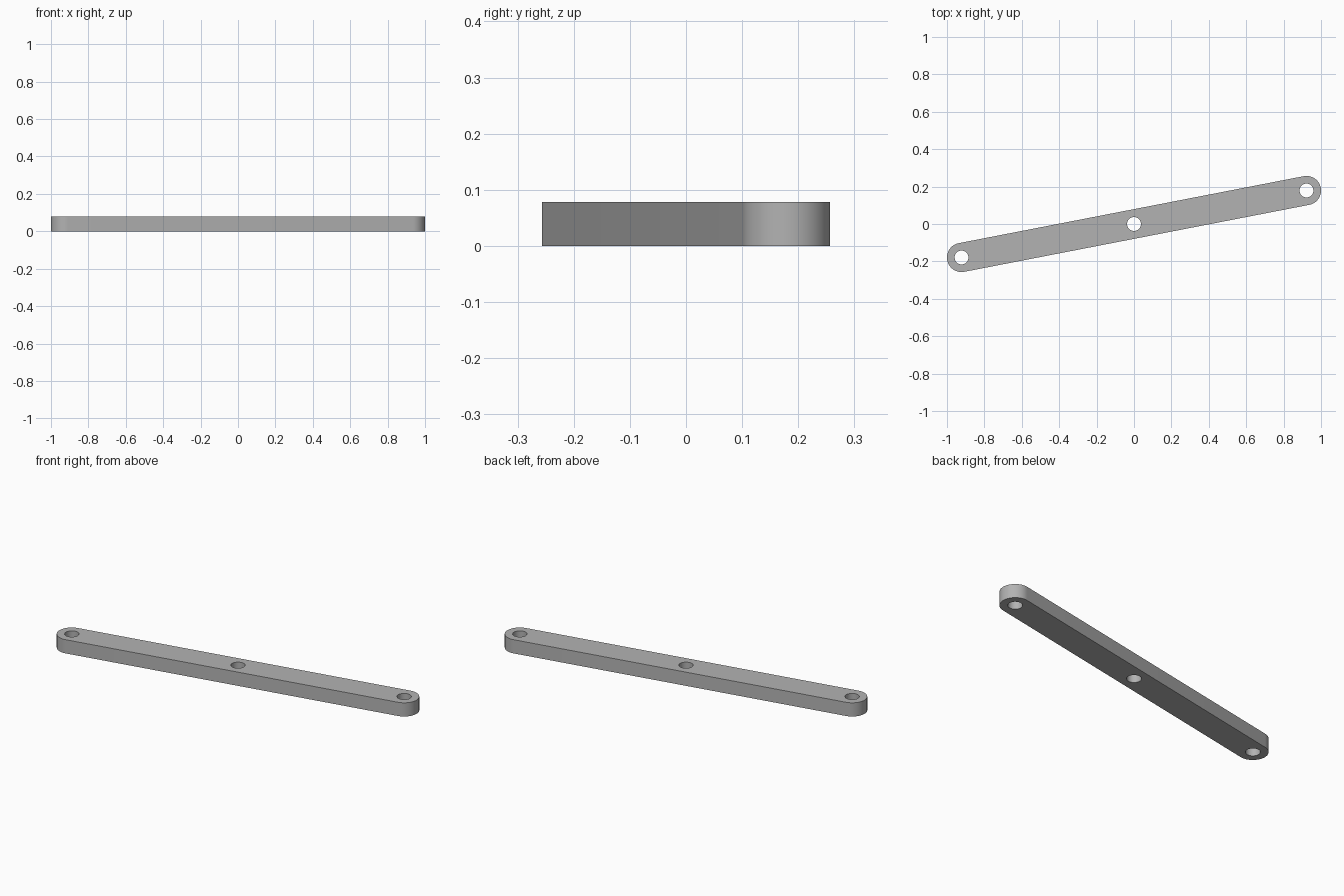
import bpy, bmesh
from math import pi, sin, cos, atan2, hypot
from mathutils import Vector

cube = bpy.data.objects.get("Cube")
if cube:
    bpy.data.objects.remove(cube)

END = Vector((0.922, 0.179, 0))      # centre of the rounded end
RADIUS, HOLE, THICK = 0.078, 0.037, 0.078
HALF, ANGLE = hypot(END.x, END.y), atan2(END.y, END.x)
SEG = 32

grey = bpy.data.materials.new("grey metal")
grey.use_nodes = True
grey.diffuse_color = (0.45, 0.45, 0.45, 1)
grey.node_tree.nodes["Principled BSDF"].inputs["Base Color"].default_value = grey.diffuse_color


def prism(name, points, z0, z1):
    """Extrude a flat outline from z0 to z1."""
    bm = bmesh.new()
    face = bm.faces.new([bm.verts.new((x, y, z0)) for x, y in points])
    top = bmesh.ops.extrude_face_region(bm, geom=[face])["geom"]
    bmesh.ops.translate(bm, vec=(0, 0, z1 - z0),
                        verts=[g for g in top if isinstance(g, bmesh.types.BMVert)])
    bmesh.ops.recalc_face_normals(bm, faces=bm.faces)
    mesh = bpy.data.meshes.new(name)
    bm.to_mesh(mesh)
    bm.free()
    obj = bpy.data.objects.new(name, mesh)
    bpy.context.collection.objects.link(obj)
    mesh.materials.append(grey)
    return obj


def arc(cx, cy, r, start, sweep, count):
    return [(cx + r * cos(start + sweep * i / count),
             cy + r * sin(start + sweep * i / count)) for i in range(count + 1)]


def turned(points):
    return [(x * cos(ANGLE) - y * sin(ANGLE), x * sin(ANGLE) + y * cos(ANGLE))
            for x, y in points]


# Bar with rounded ends
outline = arc(HALF, 0, RADIUS, -pi / 2, pi, SEG) + arc(-HALF, 0, RADIUS, pi / 2, pi, SEG)
bar = prism("link_bar", turned(outline), 0, THICK)
bpy.context.view_layer.objects.active = bar

# Pin holes at both ends and the middle
for x in (-HALF, 0, HALF):
    ring = arc(x, 0, HOLE, 0, 2 * pi, 2 * SEG)[:-1]
    cutter = prism("hole_cutter", turned(ring), -THICK, 2 * THICK)
    cutter.hide_render = True
    cut = bar.modifiers.new("pin_hole", "BOOLEAN")
    cut.operation, cut.solver, cut.object = "DIFFERENCE", "EXACT", cutter
    bpy.ops.object.modifier_apply(modifier=cut.name)
    bpy.data.objects.remove(cutter)

# Smooth round walls, crisp rims
bpy.ops.object.select_all(action="DESELECT")
bar.select_set(True)
bpy.ops.object.shade_smooth_by_angle(angle=pi / 6)
